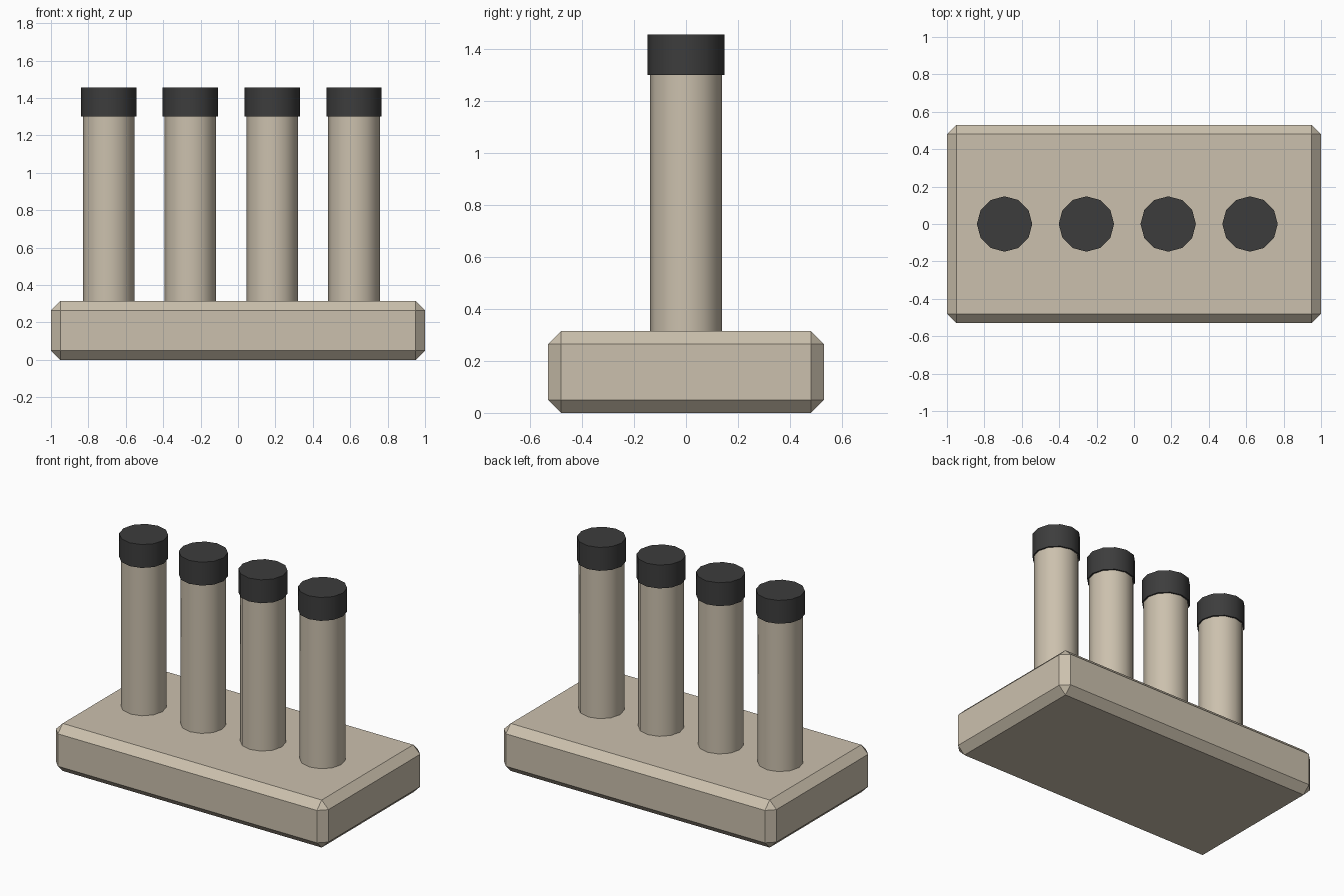
import bpy
import math

cube = bpy.data.objects.get("Cube")
if cube:
    bpy.data.objects.remove(cube, do_unlink=True)


def make_material(name, rgb):
    mat = bpy.data.materials.new(name)
    mat.use_nodes = True
    colour = (*rgb, 1.0)
    mat.diffuse_color = colour
    mat.node_tree.nodes["Principled BSDF"].inputs["Base Color"].default_value = colour
    return mat


def cylinder(name, x, radius, bottom, top, mat):
    bpy.ops.mesh.primitive_cylinder_add(
        vertices=12, radius=radius, depth=top - bottom,
        location=(x, 0, (bottom + top) / 2))
    obj = bpy.context.object
    obj.name = name
    obj.data.materials.append(mat)
    bpy.ops.object.shade_smooth_by_angle(angle=math.radians(40))
    return obj


stone = make_material("warm beige", (0.60, 0.53, 0.42))
dark = make_material("charcoal", (0.046, 0.046, 0.046))

# Chamfered base slab
LENGTH, WIDTH, HEIGHT = 2.0, 1.06, 0.315
bpy.ops.mesh.primitive_cube_add(size=1, location=(0, 0, HEIGHT / 2))
base = bpy.context.object
base.name = "base"
base.scale = (LENGTH, WIDTH, HEIGHT)
bpy.ops.object.transform_apply(location=False, rotation=False, scale=True)
base.data.materials.append(stone)
chamfer = base.modifiers.new("chamfer", "BEVEL")
chamfer.width = 0.05
chamfer.segments = 1

# Row of stacks, each with a wider dark cap
FIRST, SPACING = -0.692, 0.4375
for i in range(4):
    x = FIRST + i * SPACING
    cylinder(f"stack_{i + 1}", x, 0.138, HEIGHT - 0.05, 1.31, stone)
    cylinder(f"stack_cap_{i + 1}", x, 0.148, 1.3, 1.455, dark)
